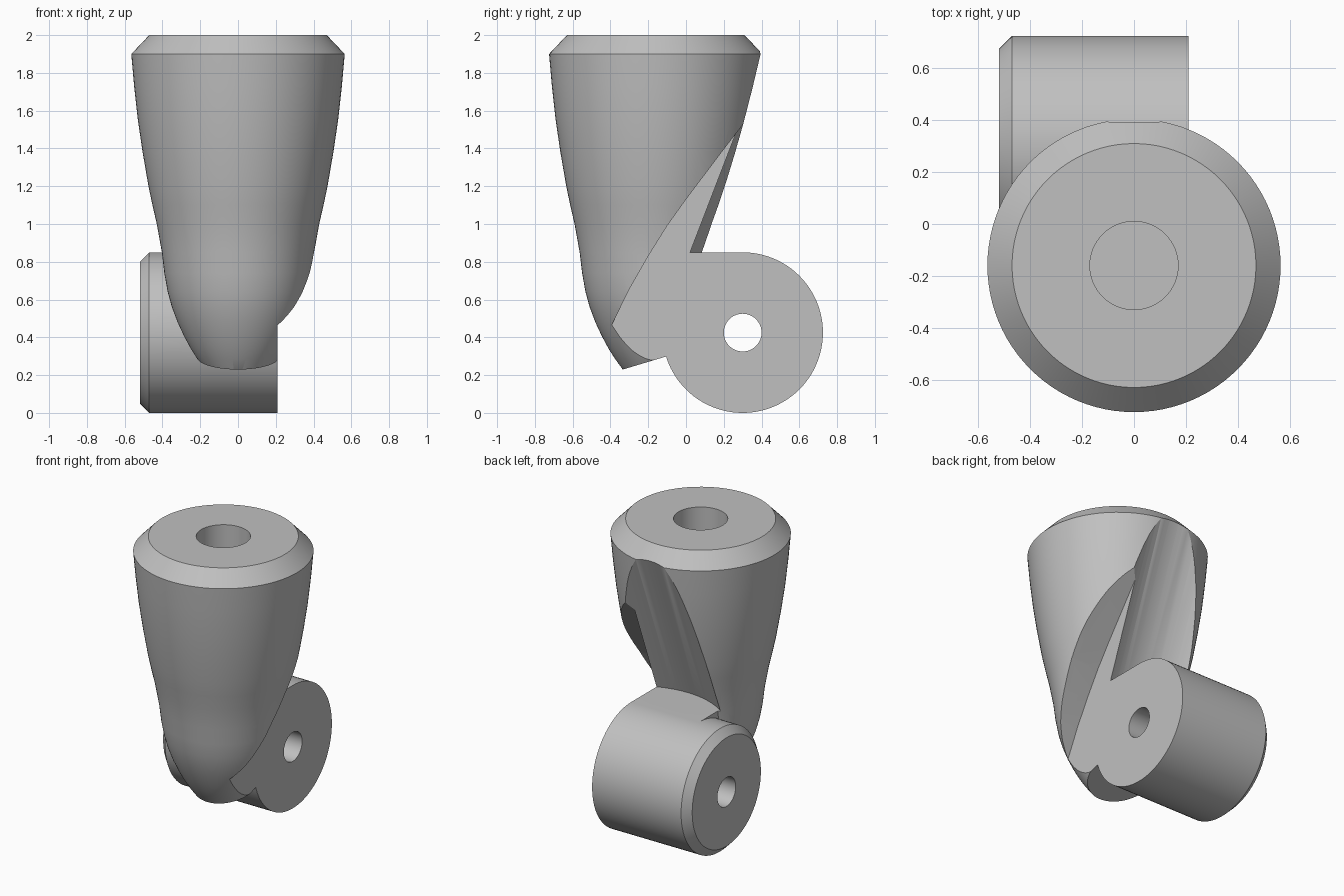
import bpy, bmesh, math
from mathutils import Matrix

if "Cube" in bpy.data.objects:
    bpy.data.objects.remove(bpy.data.objects["Cube"], do_unlink=True)

grey = bpy.data.materials.new("plain_grey")
grey.use_nodes = True
colour = (0.53, 0.53, 0.53, 1)
grey.diffuse_color = colour
grey.node_tree.nodes["Principled BSDF"].inputs["Base Color"].default_value = colour

SHAFT_Y = -0.16
WHEEL_Y, WHEEL_Z, WHEEL_R = 0.30, 0.425, 0.425
FLAT_X = 0.21


def make_object(name, bm):
    bmesh.ops.recalc_face_normals(bm, faces=bm.faces)
    mesh = bpy.data.meshes.new(name)
    bm.to_mesh(mesh)
    bm.free()
    mesh.materials.append(grey)
    obj = bpy.data.objects.new(name, mesh)
    bpy.context.collection.objects.link(obj)
    return obj


def lathe(name, profile, matrix, segments=96):
    """Closed solid of revolution from (radius, height) pairs."""
    bm = bmesh.new()
    rings = []
    for r, h in profile:
        angles = [math.tau * i / segments for i in range(segments)]
        rings.append([bm.verts.new((r * math.cos(a), r * math.sin(a), h)) for a in angles])
    for low, high in zip(rings, rings[1:]):
        for i in range(segments):
            j = (i + 1) % segments
            bm.faces.new((low[i], low[j], high[j], high[i]))
    bm.faces.new(rings[0])
    bm.faces.new(rings[-1])
    bm.transform(matrix)
    return make_object(name, bm)


def prism(name, outline, x0, x1):
    """Side outline of (y, z) pairs, extruded along x."""
    bm = bmesh.new()
    face = bm.faces.new([bm.verts.new((x0, y, z)) for y, z in outline])
    out = bmesh.ops.extrude_face_region(bm, geom=[face])
    for v in out["geom"]:
        if isinstance(v, bmesh.types.BMVert):
            v.co.x = x1
    return make_object(name, bm)


def combine(target, tool, operation):
    mod = target.modifiers.new(operation, "BOOLEAN")
    mod.operation = operation
    mod.solver = "EXACT"
    mod.object = tool
    bpy.context.view_layer.objects.active = target
    bpy.ops.object.modifier_apply(modifier=mod.name)
    bpy.data.objects.remove(tool, do_unlink=True)


# Tapered socket with a rounded nose
body_profile = [
    (0.04, 0.13), (0.10, 0.165), (0.175, 0.23), (0.215, 0.285), (0.25, 0.34),
    (0.285, 0.405), (0.32, 0.48), (0.35, 0.56), (0.372, 0.64), (0.39, 0.74),
    (0.403, 0.85), (0.43, 1.0), (0.453, 1.1), (0.474, 1.2), (0.505, 1.38),
    (0.53, 1.55), (0.55, 1.73), (0.565, 1.9), (0.47, 2.0)]
body = lathe("socket_body", body_profile, Matrix.Translation((0, SHAFT_Y, 0)))

# Tilted scoop in the back, clearing the top of the knuckle
scoop_r = 0.55
shear = Matrix.Identity(4)
shear[1][2] = 0.385
scoop = lathe("scoop_cutter", [(scoop_r, 0), (scoop_r, 1.3)],
              Matrix.Translation((0, scoop_r - 0.02, 0.85)) @ shear)
combine(body, scoop, "DIFFERENCE")

# Flat side, ending in a slanted shoulder
shoulder = [(-0.53, 0.15), (-0.405, 0.44), (-0.3, 0.655), (-0.2, 0.83), (-0.1, 0.99),
            (0, 1.13), (0.2, 1.395), (0.3, 1.525), (0.45, 1.72), (1, 1.72), (1, -1), (-0.53, -1)]
combine(body, prism("side_cutter", shoulder, FLAT_X, 1), "DIFFERENCE")

# Slanted cut under the nose
combine(body, prism("nose_cutter", [(-1, 0.03), (1, 0.63), (1, -1), (-1, -1)], -1.2, 1.2),
        "DIFFERENCE")

# Cross-ways knuckle, chamfered on one end
along_x = Matrix.Translation((0, WHEEL_Y, WHEEL_Z)) @ Matrix.Rotation(math.pi / 2, 4, "Y")
knuckle = lathe("knuckle", [(WHEEL_R - 0.05, -0.52), (WHEEL_R, -0.47), (WHEEL_R, FLAT_X)], along_x)
web = prism("web", [(0, 0.4), (WHEEL_Y, 0.4), (WHEEL_Y, 0.85), (0, 0.85)], -0.31, FLAT_X)
combine(body, web, "UNION")
combine(body, knuckle, "UNION")

# Pin hole through the knuckle and blind bore in the top
combine(body, lathe("pin_cutter", [(0.1, -1), (0.1, 1)], along_x, 48), "DIFFERENCE")
bore = lathe("bore_cutter", [(0.17, 1.2), (0.17, 2.2)], Matrix.Translation((0, SHAFT_Y, 0)), 64)
combine(body, bore, "DIFFERENCE")

# Smooth curves, sharp edges
body.select_set(True)
bpy.context.view_layer.objects.active = body
bpy.ops.object.shade_smooth_by_angle(angle=math.radians(25))
